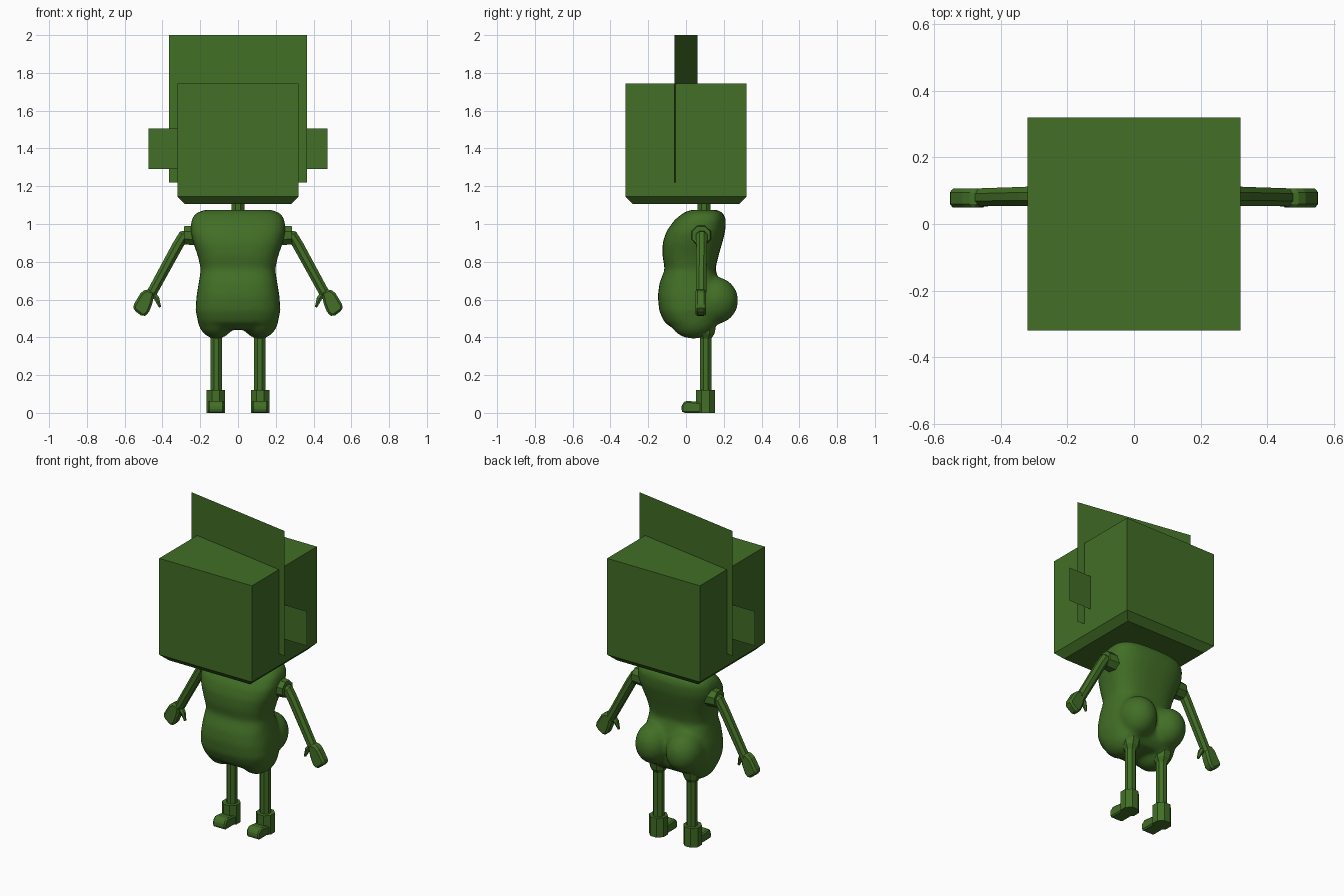
import bpy, bmesh, math
from mathutils import Vector, Matrix

if "Cube" in bpy.data.objects:
    bpy.data.objects.remove(bpy.data.objects["Cube"])

green = bpy.data.materials.new("leaf_green")
green.use_nodes = True
green.diffuse_color = (0.054, 0.156, 0.019, 1)
green.node_tree.nodes["Principled BSDF"].inputs["Base Color"].default_value = green.diffuse_color


def finish(bm, name, mirror=False, bevel=0.0):
    bmesh.ops.recalc_face_normals(bm, faces=bm.faces)
    mesh = bpy.data.meshes.new(name)
    bm.to_mesh(mesh)
    bm.free()
    mesh.materials.append(green)
    ob = bpy.data.objects.new(name, mesh)
    bpy.context.scene.collection.objects.link(ob)
    if bevel:
        mod = ob.modifiers.new("bevel", 'BEVEL')
        mod.width, mod.segments = bevel, 1
    if mirror:
        ob.modifiers.new("mirror", 'MIRROR').use_mirror_merge = False
    return ob


def loft(bm, rings):
    """Skin a list of equal-length rings and cap both ends."""
    rings = [[bm.verts.new(p) for p in ring] for ring in rings]
    n = len(rings[0])
    for a, b in zip(rings, rings[1:]):
        for i in range(n):
            bm.faces.new((a[i], a[(i + 1) % n], b[(i + 1) % n], b[i]))
    bm.faces.new(rings[0])
    bm.faces.new(rings[-1])


def tube(name, path, radii, sides=8, mirror=True):
    """Faceted tube along a path lying mostly in the xz plane."""
    pts = [Vector(p) for p in path]
    rings = []
    for i, p in enumerate(pts):
        d = (pts[min(i + 1, len(pts) - 1)] - pts[max(i - 1, 0)]).normalized()
        v = Vector((0, 1, 0))
        u = v.cross(d).normalized()
        v = d.cross(u)
        angles = [math.tau * (k + 0.5) / sides for k in range(sides)]
        rings.append([p + (u * math.cos(t) + v * math.sin(t)) * radii[i] for t in angles])
    bm = bmesh.new()
    loft(bm, rings)
    return finish(bm, name, mirror)


def slab(name, outline, axis, lo, hi, bevel):
    """Extrude an outline along x (yz outline) or y (xz outline)."""
    def place(p, d):
        return (d, p[0], p[1]) if axis == 'x' else (p[0], d, p[1])
    bm = bmesh.new()
    loft(bm, [[place(p, d) for p in outline] for d in (lo, hi)])
    return finish(bm, name, True, bevel)


def sheet(name, half, z0, z1, y_left, y_right):
    """Single upright face."""
    bm = bmesh.new()
    corners = ((-half, y_left, z0), (half, y_right, z0), (half, y_right, z1), (-half, y_left, z1))
    bm.faces.new([bm.verts.new(c) for c in corners])
    return finish(bm, name)


# Box head with a chamfered underside
bm = bmesh.new()
loft(bm, [[(sx * r, sy * r, z) for sx, sy in ((-1, -1), (1, -1), (1, 1), (-1, 1))]
          for z, r in ((1.105, 0.28), (1.145, 0.32), (1.745, 0.32))])
finish(bm, "head")

# Thin crest turned slightly about the vertical, and flat ears
sheet("crest", 0.365, 1.22, 2.0, 0.062, -0.062)
sheet("ears", 0.475, 1.29, 1.505, 0, 0)

tube("neck", [(0, 0.095, 1.03), (0, 0.095, 1.12)], [0.037, 0.037], mirror=False)

# Torso: z, half width, front y, back y
rows = [(0.44, 0.16, -0.06, 0.14), (0.48, 0.212, -0.115, 0.18), (0.54, 0.225, -0.142, 0.19),
        (0.62, 0.220, -0.150, 0.20), (0.69, 0.208, -0.140, 0.18), (0.76, 0.197, -0.112, 0.155),
        (0.83, 0.213, -0.125, 0.172), (0.90, 0.237, -0.124, 0.192), (0.96, 0.252, -0.105, 0.208),
        (1.02, 0.248, -0.062, 0.212), (1.055, 0.228, -0.02, 0.20), (1.075, 0.18, 0.02, 0.17)]


def section(z, w, y0, y1, n=32):
    ring = []
    for k in range(n):
        c, s = math.cos(math.tau * k / n), math.sin(math.tau * k / n)
        ring.append((w * math.copysign(abs(c) ** 0.72, c),
                     (y0 + y1) / 2 + (y1 - y0) / 2 * math.copysign(abs(s) ** 0.72, s), z))
    return ring


bm = bmesh.new()
loft(bm, [section(*r) for r in rows])
# Buttocks and thigh swellings fused into the torso
for sx in (-1, 1):
    for centre, size in (((0.105, 0.155, 0.595), (0.108, 0.122, 0.125)),
                         ((0.115, 0.04, 0.50), (0.10, 0.13, 0.108))):
        m = Matrix.Translation((sx * centre[0], *centre[1:])) @ Matrix.Diagonal((*size, 1))
        bmesh.ops.create_uvsphere(bm, u_segments=24, v_segments=16, radius=1, matrix=m)
torso = finish(bm, "torso")
fuse = torso.modifiers.new("fuse", 'REMESH')
fuse.mode, fuse.voxel_size, fuse.use_smooth_shade = 'VOXEL', 0.014, True
soften = torso.modifiers.new("soften", 'SMOOTH')
soften.factor, soften.iterations = 0.5, 8

# Arms
tube("shoulder_cuff", [(0.21, 0.08, 0.94), (0.285, 0.08, 0.94)], [0.058, 0.052])
tube("arm", [(0.24, 0.083, 0.94), (0.29, 0.083, 0.935), (0.32, 0.083, 0.885), (0.465, 0.08, 0.62)],
     [0.033, 0.033, 0.031, 0.029])
slab("hand", [(0.44, 0.64), (0.485, 0.657), (0.515, 0.635), (0.557, 0.565), (0.55, 0.543),
              (0.503, 0.508), (0.475, 0.525), (0.455, 0.575)], 'y', 0.049, 0.106, 0.014)
tube("thumb", [(0.455, 0.075, 0.635), (0.43, 0.073, 0.605), (0.413, 0.07, 0.56)],
     [0.018, 0.016, 0.007], 6)

# Legs
tube("hip_cuff", [(0.115, 0.105, 0.47), (0.115, 0.105, 0.42), (0.115, 0.105, 0.395)],
     [0.06, 0.05, 0.033])
tube("leg", [(0.115, 0.105, 0.45), (0.115, 0.105, 0.08)], [0.033, 0.033])
tube("boot_ankle", [(0.118, 0.103, 0.0), (0.118, 0.103, 0.12)], [0.054, 0.054])
slab("boot_toe", [(-0.015, 0), (-0.025, 0.012), (-0.022, 0.045), (0, 0.065), (0.06, 0.058),
                  (0.12, 0.05), (0.12, 0)], 'x', 0.073, 0.16, 0.012)
